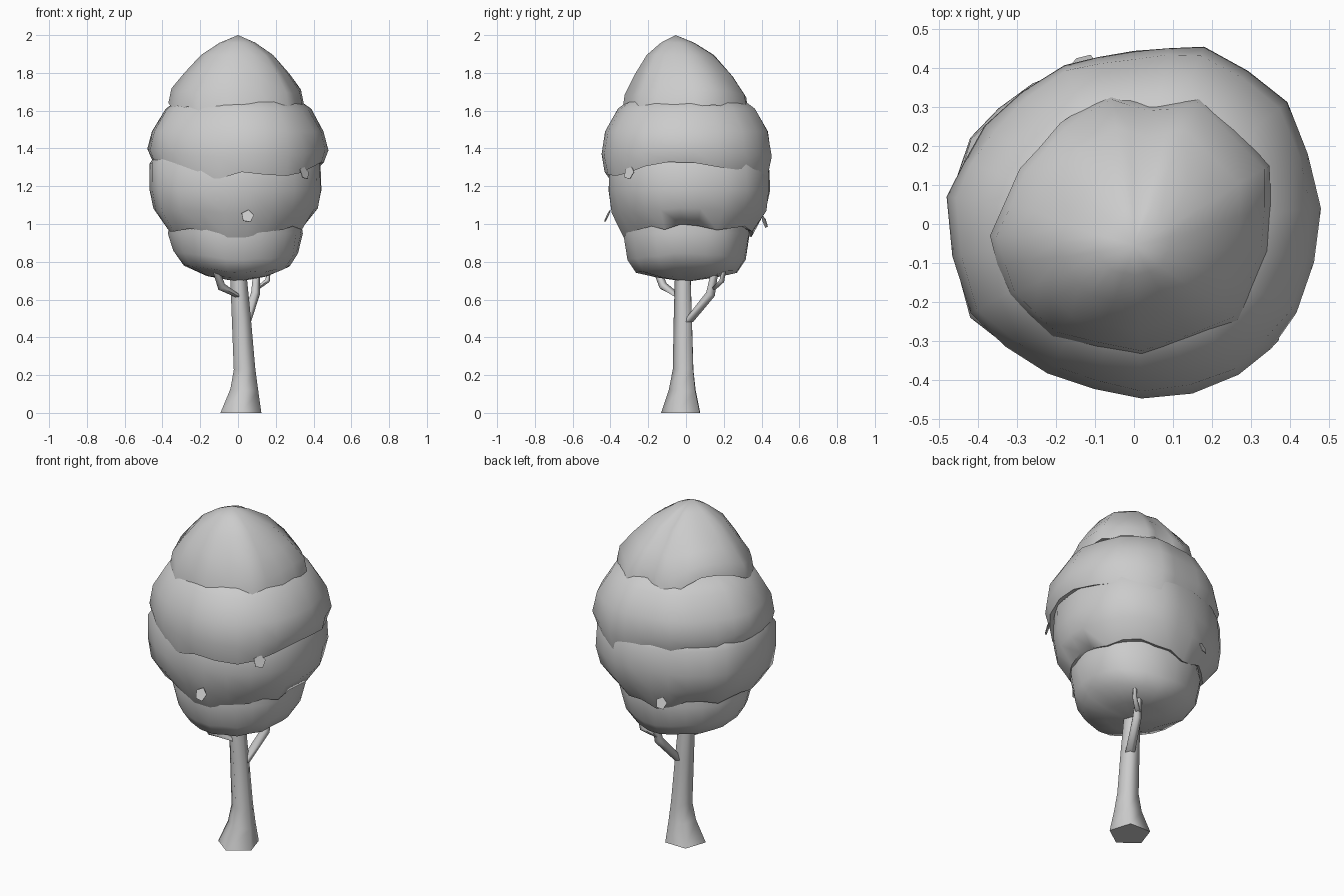
import bpy, bmesh, math, random
from mathutils import Vector

random.seed(4)
cube = bpy.data.objects.get("Cube")
if cube:
    bpy.data.objects.remove(cube)

grey = bpy.data.materials.new("plain_grey")
grey.use_nodes = True
grey.diffuse_color = (0.6, 0.6, 0.6, 1)
grey.node_tree.nodes["Principled BSDF"].inputs["Base Color"].default_value = (0.6, 0.6, 0.6, 1)
UP = Vector((0, 0, 1))


def finish(name, bm, angle=60):
    bmesh.ops.recalc_face_normals(bm, faces=bm.faces)
    mesh = bpy.data.meshes.new(name)
    bm.to_mesh(mesh)
    bm.free()
    obj = bpy.data.objects.new(name, mesh)
    bpy.context.collection.objects.link(obj)
    mesh.materials.append(grey)
    bpy.ops.object.select_all(action='DESELECT')
    obj.select_set(True)
    bpy.context.view_layer.objects.active = obj
    bpy.ops.object.shade_smooth_by_angle(angle=math.radians(angle))
    return obj


def skin(name, rings, angle=60):
    """Bridge rings of points into a closed body."""
    bm = bmesh.new()
    loops = [[bm.verts.new(p) for p in ring] for ring in rings]
    n = len(loops[0])
    for a, b in zip(loops, loops[1:]):
        for i in range(n):
            j = (i + 1) % n
            bm.faces.new((a[i], a[j], b[j], b[i]))
    bm.faces.new(loops[0])
    bm.faces.new(loops[-1])
    bmesh.ops.remove_doubles(bm, verts=bm.verts, dist=0.0005)
    return finish(name, bm, angle)


def refine(outline, rim, bulge):
    """Add a point between each pair, pushed out by bulge, with a slightly ragged rim."""
    points = []
    for i, (x, y) in enumerate(outline):
        j = (i + 1) % len(outline)
        a, b = Vector((x, y)), Vector(outline[j])
        rounded = (a + b).normalized() * (a.length + b.length) * 0.5
        points.append((a, rim[i]))
        points.append((((a + b) / 2).lerp(rounded, bulge),
                       (rim[i] + rim[j]) / 2 + random.uniform(-0.02, 0.02)))
    return points


def tier(name, outline, profile, rim, bulge=0.6, lean=0.0, wobble=0.01):
    """Leaf layer: scaled outlines; each profile row is scale, height, raggedness."""
    points = refine(outline, rim, bulge)
    top, bottom = profile[-1][1], profile[0][1]
    rings = []
    for scale, z, ragged in profile:
        t = (z - bottom) / (top - bottom)
        ring = []
        for p, r in points:
            q = p * scale * (1 + random.uniform(-wobble, wobble))
            ring.append((q.x, q.y + lean * t * t, z + r * ragged))
        rings.append(ring)
    return skin(name, rings)


def limb(name, path, radii, turn=0.0, sides=5):
    """Tapered limb whose cross-sections follow the path, starting level."""
    path = [Vector(p) for p in path]
    rings = []
    for k, (p, r) in enumerate(zip(path, radii)):
        nxt = path[min(k + 1, len(path) - 1)]
        tilt = UP.rotation_difference(nxt - path[k - 1] if k else UP)
        rings.append([p + tilt @ Vector((r * math.cos(turn + math.tau * i / sides),
                                         r * math.sin(turn + math.tau * i / sides), 0))
                      for i in range(sides)])
    return skin(name, rings, 80)


def leaf(name, centre, size, lift):
    """Loose five-sided leaf plate facing outward."""
    out = Vector((centre[0], centre[1], lift)).normalized()
    side = out.cross(UP).normalized()
    up = side.cross(out)
    bm = bmesh.new()
    pts = []
    for i in range(5):
        a = math.tau * i / 5 + 0.5
        pts.append(bm.verts.new(Vector(centre) + side * math.cos(a) * size * 0.9 + up * math.sin(a) * size))
    face = bm.faces.new(pts)
    ext = bmesh.ops.extrude_face_region(bm, geom=[face])
    bmesh.ops.translate(bm, vec=out * 0.004,
                        verts=[g for g in ext["geom"] if isinstance(g, bmesh.types.BMVert)])
    return finish(name, bm, 30)


# Five-sided trunk with a flared foot
limb("trunk", [(0.016, -0.018, 0), (0.034, -0.013, 0.12), (0.035, -0.01, 0.23),
               (0.018, -0.012, 0.5), (0.003, -0.013, 0.72), (0, 0, 1.0)],
     [0.114, 0.078, 0.06, 0.053, 0.046, 0.03], math.radians(125))

# Branches
limb("front_branch", [(0.01, -0.03, 0.61), (-0.09, -0.12, 0.67), (-0.13, -0.17, 0.79)], [0.022, 0.024, 0.018])
limb("back_branch", [(0.04, 0.01, 0.48), (0.09, 0.13, 0.63), (0.1, 0.16, 0.79)], [0.028, 0.026, 0.018])
limb("back_twig", [(0.09, 0.14, 0.65), (0.155, 0.19, 0.7), (0.17, 0.21, 0.8)], [0.015, 0.014, 0.008])

# Leaf layer outlines, starting at the -x side and running past the back
low = [(-0.37, 0), (-0.33, 0.16), (-0.2, 0.29), (-0.02, 0.34), (0.16, 0.31), (0.3, 0.2),
       (0.345, 0.02), (0.31, -0.16), (0.19, -0.28), (0.03, -0.33), (-0.17, -0.31), (-0.31, -0.18)]
middle = [(-0.47, 0.03), (-0.42, 0.22), (-0.26, 0.36), (-0.06, 0.43), (0.16, 0.44), (0.36, 0.32),
          (0.44, 0.08), (0.42, -0.14), (0.3, -0.31), (0.06, -0.41), (-0.2, -0.38), (-0.42, -0.24)]
upper = [(-0.48, 0.07), (-0.38, 0.25), (-0.18, 0.41), (0, 0.44), (0.18, 0.455), (0.39, 0.31),
         (0.48, 0.04), (0.42, -0.23), (0.27, -0.39), (0.02, -0.45), (-0.22, -0.38), (-0.42, -0.23)]
crown = [(-0.37, -0.03), (-0.29, 0.14), (-0.19, 0.26), (-0.06, 0.335), (0.04, 0.305), (0.17, 0.325),
         (0.35, 0.15), (0.345, -0.07), (0.27, -0.25), (0.02, -0.34), (-0.21, -0.29), (-0.32, -0.18)]

# Four overlapping leaf layers
tier("lowest_leaves", low,
     [(0.01, 0.695, 0), (0.45, 0.718, 0.1), (0.8, 0.752, 0.5), (0.93, 0.82, 0.5), (1, 0.95, 0), (0.95, 1.06, 0)],
     [0.08, 0.05, 0.03, -0.02, 0, 0.03, 0.05, 0.02, -0.01, -0.02, 0.02, 0.05])
tier("lower_leaves", middle,
     [(0.6, 0.99, 0.5), (0.8, 0.96, 1), (0.96, 1.07, 0.4), (1, 1.18, 0), (0.99, 1.32, 0), (0.85, 1.42, 0)],
     [0.03, 0.01, 0.03, -0.03, 0, 0.02, 0.03, 0.01, 0.01, -0.03, 0, 0])
tier("upper_leaves", upper,
     [(0.7, 1.33, 0.4), (0.95, 1.275, 1), (1, 1.37, 0.4), (0.95, 1.49, 0), (0.8, 1.61, 0), (0.6, 1.68, 0)],
     [0.07, 0.04, 0.04, 0, -0.03, 0.01, 0.05, 0.03, -0.02, 0, -0.03, 0.03])
tier("crown_leaves", crown,
     [(0.8, 1.62, 0.5), (1, 1.6, 1), (0.95, 1.69, 0.7), (0.77, 1.79, 0.3), (0.53, 1.895, 0), (0.26, 1.96, 0),
      (0, 2.0, 0)],
     [0.04, 0.1, 0.06, -0.03, 0.03, -0.01, 0.03, 0.02, 0.01, -0.01, 0, 0.01], bulge=0.1, lean=-0.055)

# Loose leaves
leaf("front_loose_leaf", (0.05, -0.415, 1.04), 0.038, 0.2)
leaf("side_loose_leaf", (0.35, -0.3, 1.27), 0.038, 0.15)
leaf("back_loose_leaf", (-0.13, 0.415, 1.01), 0.036, 0.15)
